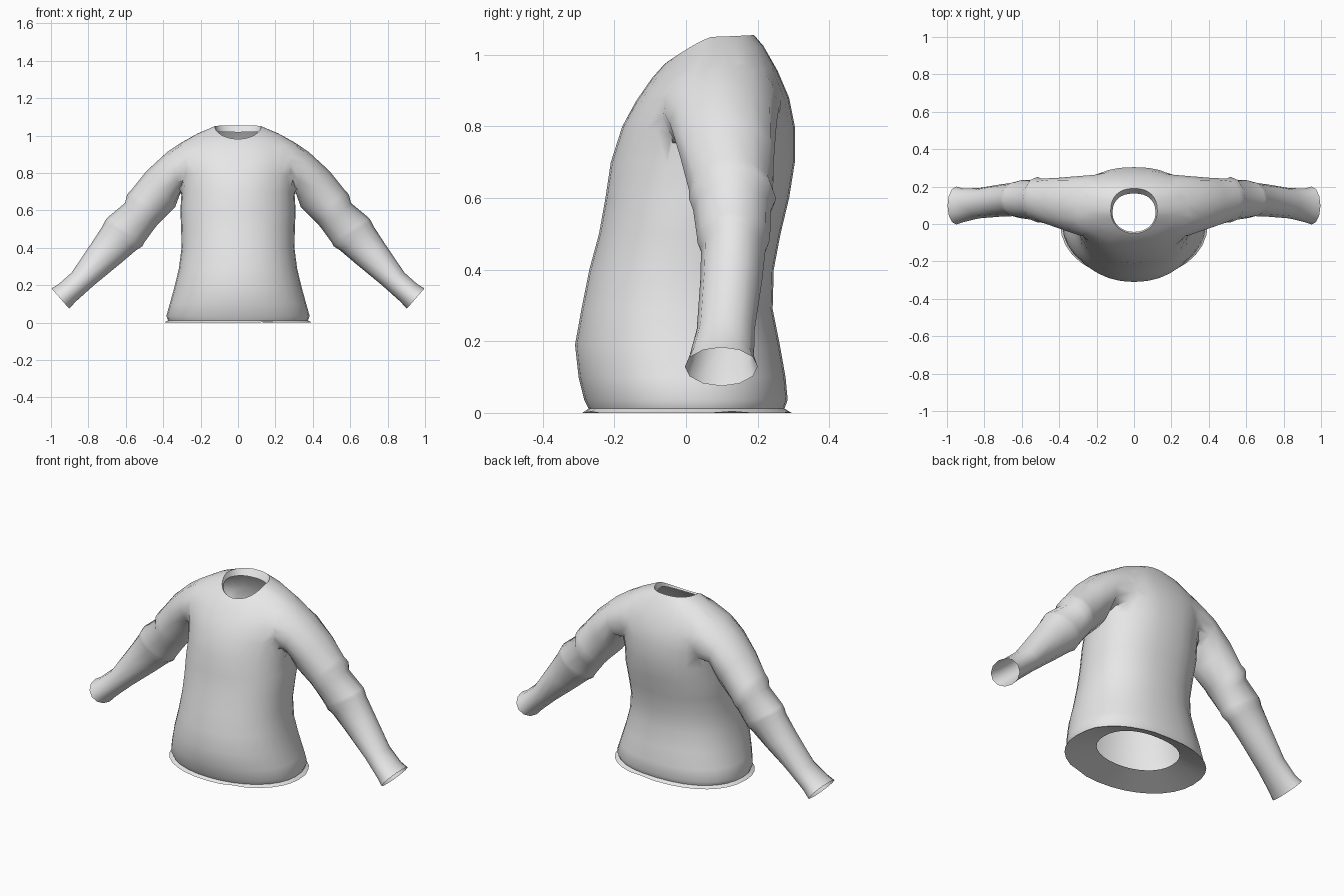
import bpy
import bmesh
import math
from mathutils import Vector

default = bpy.data.objects.get("Cube")
if default:
    bpy.data.objects.remove(default, do_unlink=True)

# One plain knit colour
knit = bpy.data.materials.new("light_grey_knit")
knit.use_nodes = True
GREY = (0.8, 0.8, 0.8, 1)
knit.diffuse_color = GREY
knit.node_tree.nodes["Principled BSDF"].inputs["Base Color"].default_value = GREY


def loft(name, rings):
    """Skin closed rings; the end caps get slot 1 so they can be opened later."""
    bm = bmesh.new()
    loops = [[bm.verts.new(p) for p in ring] for ring in rings]
    n = len(rings[0])
    for a, b in zip(loops, loops[1:]):
        for i in range(n):
            j = (i + 1) % n
            bm.faces.new((a[i], a[j], b[j], b[i]))
    for loop in (loops[0], loops[-1]):
        centre = bm.verts.new(sum((v.co for v in loop), Vector()) / n)
        for i in range(n):
            bm.faces.new((loop[i], loop[(i + 1) % n], centre)).material_index = 1
    bmesh.ops.recalc_face_normals(bm, faces=bm.faces)
    mesh = bpy.data.meshes.new(name)
    bm.to_mesh(mesh)
    bm.free()
    obj = bpy.data.objects.new(name, mesh)
    bpy.context.collection.objects.link(obj)
    for _ in range(2):
        mesh.materials.append(knit)
    return obj


def signed_pow(v, e):
    return math.copysign(abs(v) ** e, v)


def torso_ring(half, front, back, z_side, z_front=None, z_back=None, n=32):
    """Rounded oval, squarer at the back, whose front and back may differ in height."""
    z_front = z_side if z_front is None else z_front
    z_back = z_side if z_back is None else z_back
    pts = []
    for i in range(n):
        a = math.tau * i / n
        at_front = math.sin(a) < 0
        power = 0.96 if at_front else 0.86
        c, s = signed_pow(math.cos(a), power), signed_pow(math.sin(a), power)
        z_end = z_front if at_front else z_back
        pts.append(Vector((half * c, (front + back) / 2 + s * (back - front) / 2,
                           z_side + (z_end - z_side) * abs(s) ** 1.2)))
    return pts


def sleeve_ring(side, top, bottom, front, back, n=12):
    """Oval from an upper point to a lower point, given as (x, z)."""
    pts = []
    for i in range(n):
        a = math.tau * i / n
        t = (1 + math.cos(a)) / 2
        x = bottom[0] + (top[0] - bottom[0]) * t
        z = bottom[1] + (top[1] - bottom[1]) * t
        y = (front + back) / 2 + math.sin(a) * (back - front) / 2
        pts.append(Vector((side * x, y, z)))
    return pts


# Body: turned-in hem, thin rim, groove, belly, chest, shoulders, folded neckline
body_profile = [
    (0.23, -0.145, 0.20, 0.045),
    (0.395, -0.29, 0.295, 0.0),
    (0.393, -0.287, 0.292, 0.004),
    (0.374, -0.272, 0.275, 0.012),
    (0.383, -0.284, 0.284, 0.036),
    (0.365, -0.30, 0.278, 0.10),
    (0.34, -0.31, 0.262, 0.19),
    (0.316, -0.292, 0.242, 0.29),
    (0.302, -0.27, 0.245, 0.40),
    (0.304, -0.243, 0.264, 0.50),
    (0.308, -0.225, 0.288, 0.60),
    (0.304, -0.21, 0.304, 0.70),
    (0.316, -0.178, 0.304, 0.80),
    (0.35, -0.14, 0.288, 0.89, 0.87, 0.88),
    (0.325, -0.095, 0.256, 0.95, 0.935, 0.955),
    (0.22, -0.062, 0.216, 1.008, 0.972, 1.025),
    (0.125, -0.05, 0.19, 1.05, 0.982, 1.055),
    (0.115, -0.042, 0.163, 1.022, 0.975, 1.018),
]
sweater = loft("sweater", [torso_ring(*r) for r in body_profile])

# Sleeve: shoulder, two bunched folds round the elbow, forearm, flared cuff
sleeve_profile = [
    ((0.08, 0.97), (0.08, 0.76), -0.05, 0.25),
    ((0.25, 0.985), (0.21, 0.74), -0.07, 0.272),
    ((0.374, 0.94), (0.30, 0.715), -0.062, 0.265),
    ((0.49, 0.81), (0.335, 0.62), -0.025, 0.255),
    ((0.57, 0.71), (0.42, 0.535), 0.008, 0.243),
    ((0.593, 0.685), (0.44, 0.512), 0.008, 0.252),
    ((0.604, 0.64), (0.455, 0.492), 0.02, 0.237),
    ((0.70, 0.56), (0.5, 0.43), 0.03, 0.235),
    ((0.712, 0.543), (0.512, 0.408), 0.032, 0.232),
    ((0.722, 0.52), (0.545, 0.387), 0.042, 0.222),
    ((0.78, 0.43), (0.63, 0.315), 0.04, 0.213),
    ((0.89, 0.267), (0.77, 0.2), 0.03, 0.192),
    ((0.96, 0.205), (0.865, 0.115), 0.01, 0.19),
    ((0.997, 0.183), (0.903, 0.075), -0.003, 0.2),
]
bpy.context.view_layer.objects.active = sweater
for side, label in ((1, "left"), (-1, "right")):
    sleeve = loft(label + "_sleeve", [sleeve_ring(side, *r) for r in sleeve_profile])
    sleeve.hide_render = True
    union = sweater.modifiers.new("join_" + label, "BOOLEAN")
    union.operation = "UNION"
    union.solver = "EXACT"
    union.object = sleeve
    bpy.ops.object.modifier_apply(modifier=union.name)
    bpy.data.objects.remove(sleeve, do_unlink=True)

# Open neck, hem and cuffs, then soften the shoulder joins
bm = bmesh.new()
bm.from_mesh(sweater.data)
caps = [f for f in bm.faces if f.material_index == 1]
bmesh.ops.delete(bm, geom=caps, context="FACES")
bmesh.ops.remove_doubles(bm, verts=bm.verts, dist=0.008)
shoulder = [v for v in bm.verts if 0.17 < abs(v.co.x) < 0.42 and 0.64 < v.co.z < 1.0]
for _ in range(3):
    bmesh.ops.smooth_vert(bm, verts=shoulder, factor=0.35,
                          use_axis_x=True, use_axis_y=True, use_axis_z=True)
bm.to_mesh(sweater.data)
bm.free()
sweater.data.materials.pop(index=1)

# Smooth knit surface with a crisp hem edge
bpy.ops.object.select_all(action="DESELECT")
sweater.select_set(True)
bpy.ops.object.shade_smooth_by_angle(angle=math.radians(60))
